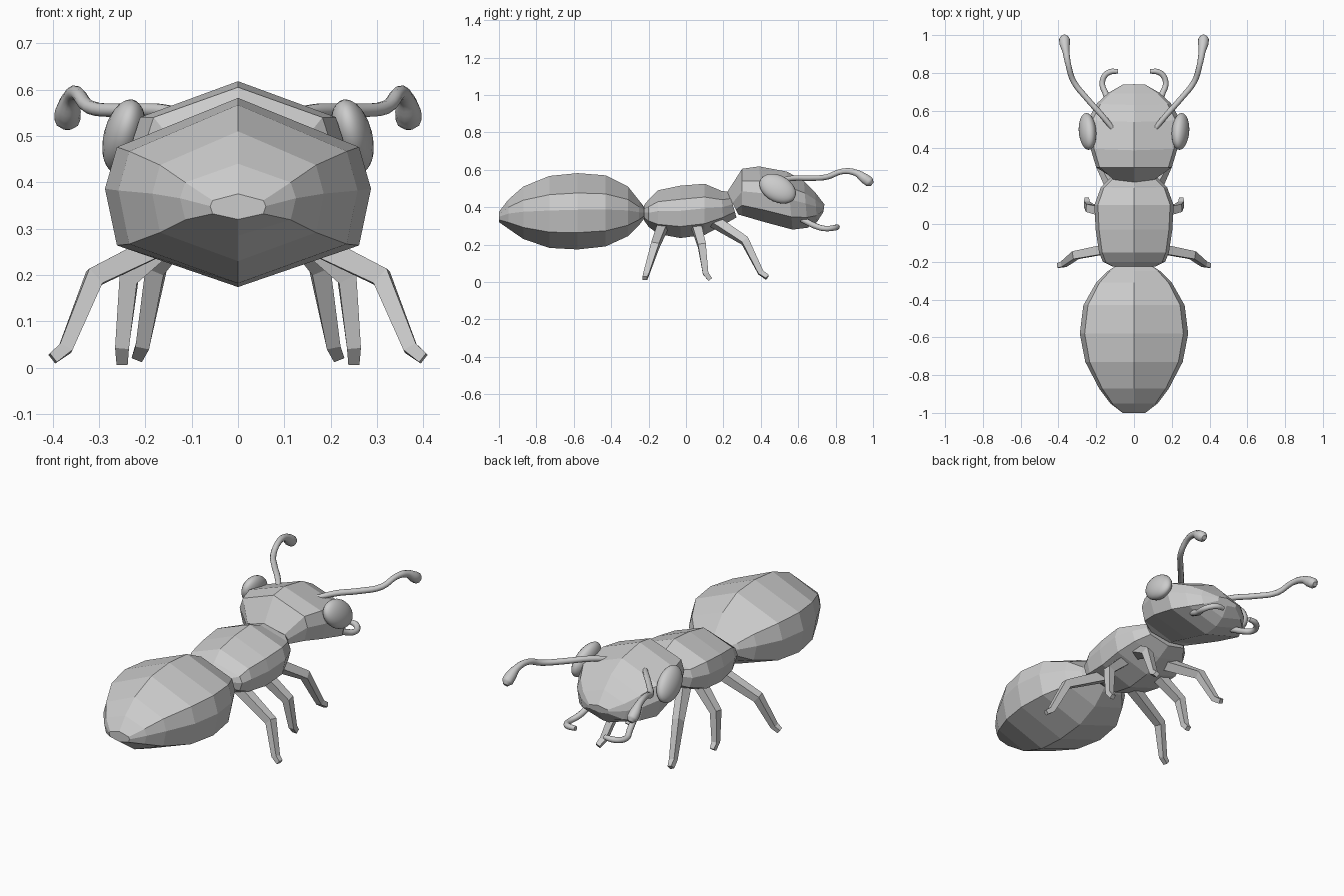
import bpy, bmesh, math
from mathutils import Vector

if "Cube" in bpy.data.objects:
    bpy.data.objects.remove(bpy.data.objects["Cube"], do_unlink=True)

GREY = (0.6, 0.6, 0.6, 1)
mat = bpy.data.materials.new("plain grey")
mat.use_nodes = True
mat.diffuse_color = GREY
mat.node_tree.nodes["Principled BSDF"].inputs["Base Color"].default_value = GREY


def finish(name, bm, smooth=False):
    bmesh.ops.recalc_face_normals(bm, faces=bm.faces)
    for f in bm.faces:
        f.smooth = smooth
    me = bpy.data.meshes.new(name)
    bm.to_mesh(me)
    bm.free()
    me.materials.append(mat)
    ob = bpy.data.objects.new(name, me)
    bpy.context.collection.objects.link(ob)
    return ob


def skin(bm, rings):
    """Bridge equal-sized vertex loops and cap both ends."""
    loops = [[bm.verts.new(p) for p in r] for r in rings]
    n = len(loops[0])
    for a, b in zip(loops, loops[1:]):
        for i in range(n):
            j = (i + 1) % n
            bm.faces.new((a[i], a[j], b[j], b[i]))
    bm.faces.new(loops[0])
    bm.faces.new(loops[-1])


# Eight-sided body cross-section: (share of width, share of height)
SECTION = [(0, 1), (.91, .74), (1, .52), (.91, .22), (0, 0),
           (-.91, .22), (-1, .52), (-.91, .74)]


def body(name, stations):
    """Stations: y at top, y at bottom, half width, top z, bottom z."""
    bm = bmesh.new()
    skin(bm, [[(u * w, yb + (yt - yb) * v, zb + (zt - zb) * v) for u, v in SECTION]
              for yt, yb, w, zt, zb in stations])
    return finish(name, bm)


body("abdomen", [
    (-1, -1, .06, .375, .32), (-.95, -.95, .125, .44, .285),
    (-.87, -.87, .185, .51, .23), (-.73, -.73, .258, .567, .182),
    (-.58, -.58, .287, .582, .174), (-.43, -.43, .268, .57, .19),
    (-.31, -.31, .2, .51, .245), (-.25, -.25, .14, .435, .305),
    (-.215, -.215, .085, .39, .35)])

body("thorax", [
    (-.225, -.225, .115, .41, .33), (-.2, -.2, .165, .44, .295),
    (-.15, -.15, .185, .49, .257), (-.03, -.03, .203, .515, .235),
    (.1, .1, .21, .525, .252), (.19, .2, .175, .487, .305),
    (.23, .27, .12, .482, .345)])

body("head", [
    (.22, .28, .12, .48, .36), (.3, .3, .2, .605, .355),
    (.39, .42, .232, .618, .32), (.54, .57, .243, .59, .28),
    (.63, .65, .195, .54, .29), (.69, .7, .135, .48, .32),
    (.74, .735, .06, .415, .375)])


# Legs: square tapering tubes through hip, knee, ankle and toe
LEGS = {
    "rear_leg": [(.08, -.12, .31), (.31, -.165, .195), (.372, -.213, .042), (.4, -.22, .02)],
    "middle_leg": [(.1, .05, .32), (.235, .085, .195), (.25, .105, .045), (.25, .13, .013)],
    "front_leg": [(.09, .14, .33), (.175, .315, .22), (.205, .4, .05), (.215, .435, .025)],
}
THICK = [.026, .021, .015, .012]


def leg(name, path, side):
    pts = [Vector((x * side, y, z)) for x, y, z in path]
    bm = bmesh.new()
    rings = []
    for i, p in enumerate(pts):
        d = (pts[min(i + 1, 3)] - pts[max(i - 1, 0)]).normalized()
        # Cross-section axes kept aligned with the leg's outward plane
        a = d.cross(Vector((0, 1, 0))).normalized()
        b = d.cross(a)
        r = THICK[i]
        rings.append([p + r * (sa * a + sb * b)
                      for sa, sb in ((1, 1), (1, -1), (-1, -1), (-1, 1))])
    skin(bm, rings)
    return finish(name, bm)


# Feelers and jaws: rounded tubes along smooth paths, (x, y, z, radius)
ANTENNA = [(.1, .49, .54, .013), (.17, .575, .555, .015), (.25, .665, .555, .015),
           (.32, .755, .562, .015), (.347, .84, .592, .015), (.36, .91, .583, .018),
           (.367, .955, .553, .028), (.368, .98, .535, .028), (.368, .995, .522, .013)]
JAW = [(.13, .62, .335, .016), (.15, .69, .3, .016), (.168, .74, .286, .015),
       (.155, .785, .288, .015), (.125, .806, .293, .015), (.085, .808, .295, .012)]


def tube(name, path, side):
    cu = bpy.data.curves.new(name, "CURVE")
    cu.dimensions = "3D"
    cu.bevel_depth = 1
    cu.bevel_resolution = 3
    cu.use_fill_caps = True
    cu.resolution_u = 4
    sp = cu.splines.new("BEZIER")
    sp.bezier_points.add(len(path) - 1)
    for bp, (x, y, z, r) in zip(sp.bezier_points, path):
        bp.co = (x * side, y, z)
        bp.radius = r
        bp.handle_left_type = bp.handle_right_type = "AUTO"
    cu.materials.append(mat)
    ob = bpy.data.objects.new(name, cu)
    bpy.context.collection.objects.link(ob)


for side, word in ((1, "left"), (-1, "right")):
    for part, path in LEGS.items():
        leg(f"{word}_{part}", path, side)
    tube(f"{word}_antenna", ANTENNA, side)
    tube(f"{word}_jaw", JAW, side)
    # Eye: tilted smooth ellipsoid on the side of the head
    bm = bmesh.new()
    bmesh.ops.create_uvsphere(bm, u_segments=24, v_segments=14, radius=1)
    eye = finish(f"{word}_eye", bm, smooth=True)
    eye.scale = (.044, .105, .072)
    eye.rotation_euler = (math.radians(-30), math.radians(-14 * side), 0)
    eye.location = (.246 * side, .49, .499)
